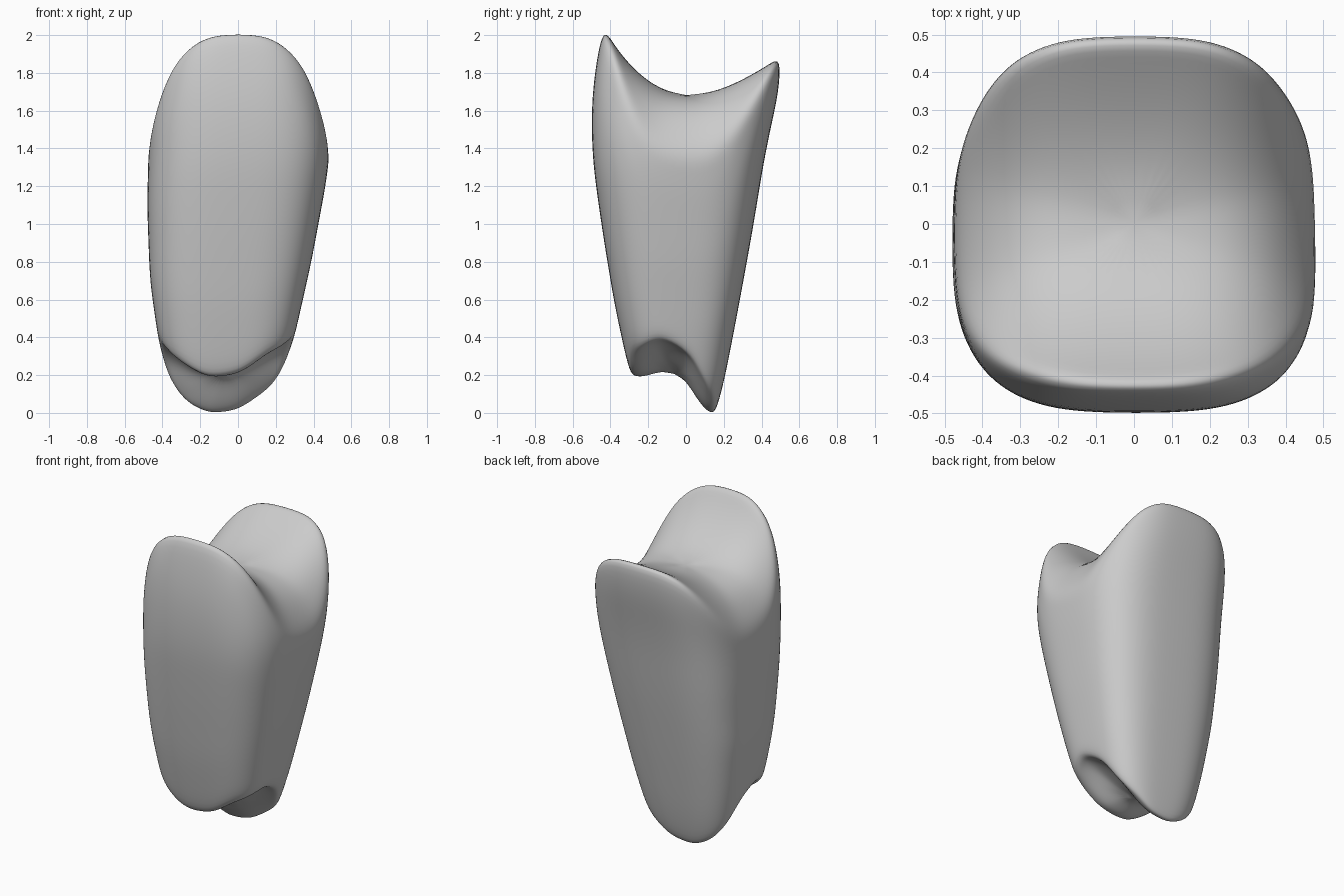
import bpy, bmesh, math

cube = bpy.data.objects.get("Cube")
if cube:
    bpy.data.objects.remove(cube, do_unlink=True)

SIDES, LEVELS, CAP = 32, 10, (0.88, 0.73, 0.52, 0.28)
# outline limits as (height, limit) profiles
LEFT = [(0, .18), (.2, .24), (.4, .30), (.8, .39), (1.2, .465), (1.4, .492), (1.6, .475), (2, .40)]
RIGHT = [(0, -.33), (.2, -.385), (.4, -.425), (.7, -.468), (1.1, -.483), (1.6, -.47), (2, -.40)]
FRONT = [(.1, -.27), (.25, -.31), (.6, -.385), (1, -.45), (1.3, -.492), (1.55, -.505), (1.8, -.492), (2, -.44)]
BACK = [(0, .16), (.2, .21), (.6, .287), (1, .36), (1.4, .425), (1.75, .505), (1.9, .505)]
# underside height along y
NOTCH = [(-.31, .20), (-.25, .18), (-.13, .22), (-.05, .20), (0, .17), (.06, .07), (.12, -.01), (.2, .01)]


def along(profile, t):
    if t <= profile[0][0]:
        return profile[0][1]
    for (a, va), (b, vb) in zip(profile, profile[1:]):
        if t <= b:
            return va + (vb - va) * (t - a) / (b - a)
    return profile[-1][1]


def top(x, y):
    d = y - .02
    return 1.68 + (1.32 - .9 * d) * d * d - .31 * (abs(x) / .48) ** 4


def bottom(x, y):
    return along(NOTCH, y) + .19 * math.tanh(12.5 * (x + .1) ** 2)


def outline(angle, z):
    # rounded-square cross-section at one height
    def soft(v):
        return math.copysign(abs(v) ** (2 / 3.15), v)
    l, r, f, b = (along(p, z) for p in (LEFT, RIGHT, FRONT, BACK))
    return ((l + r) / 2 + (l - r) / 2 * soft(math.cos(angle)),
            (f + b) / 2 + (b - f) / 2 * soft(math.sin(angle)))


def rim(angle, height, z):
    for _ in range(12):
        z = (z + height(*outline(angle, z))) / 2
    return z


angles = [math.tau * (i + .5) / SIDES for i in range(SIDES)]
lows = [rim(a, bottom, .2) for a in angles]
highs = [rim(a, top, 1.7) for a in angles]
bm = bmesh.new()


def bridge(lower, upper):
    for i in range(SIDES):
        j = (i + 1) % SIDES
        bm.faces.new((lower[i], lower[j], upper[j], upper[i]))


# side wall
rings = []
for k in range(LEVELS + 1):
    ring = []
    for a, lo, hi in zip(angles, lows, highs):
        z = lo + (hi - lo) * k / LEVELS
        ring.append(bm.verts.new((*outline(a, z), z)))
    rings.append(ring)
for lower, upper in zip(rings, rings[1:]):
    bridge(lower, upper)

# saddle on top and notched underside
for edge, height in ((rings[-1], top), (rings[0], bottom)):
    cx = sum(v.co.x for v in edge) / SIDES
    cy = sum(v.co.y for v in edge) / SIDES
    previous = edge
    for s in CAP:
        ring = []
        for v in edge:
            x, y = cx + (v.co.x - cx) * s, cy + (v.co.y - cy) * s
            ring.append(bm.verts.new((x, y, height(x, y))))
        bridge(previous, ring)
        previous = ring
    middle = bm.verts.new((cx, cy, height(cx, cy)))
    for i in range(SIDES):
        bm.faces.new((previous[i], previous[(i + 1) % SIDES], middle))

bmesh.ops.recalc_face_normals(bm, faces=bm.faces)
for face in bm.faces:
    face.smooth = True
mesh = bpy.data.meshes.new("saddle_block")
bm.to_mesh(mesh)
bm.free()
body = bpy.data.objects.new("saddle_block", mesh)
bpy.context.collection.objects.link(body)
smooth = body.modifiers.new("smooth", 'SUBSURF')
smooth.levels = smooth.render_levels = 2

grey = bpy.data.materials.new("plain_grey")
grey.use_nodes = True
colour = (.6, .6, .6, 1)
grey.diffuse_color = colour
grey.node_tree.nodes["Principled BSDF"].inputs["Base Color"].default_value = colour
mesh.materials.append(grey)
